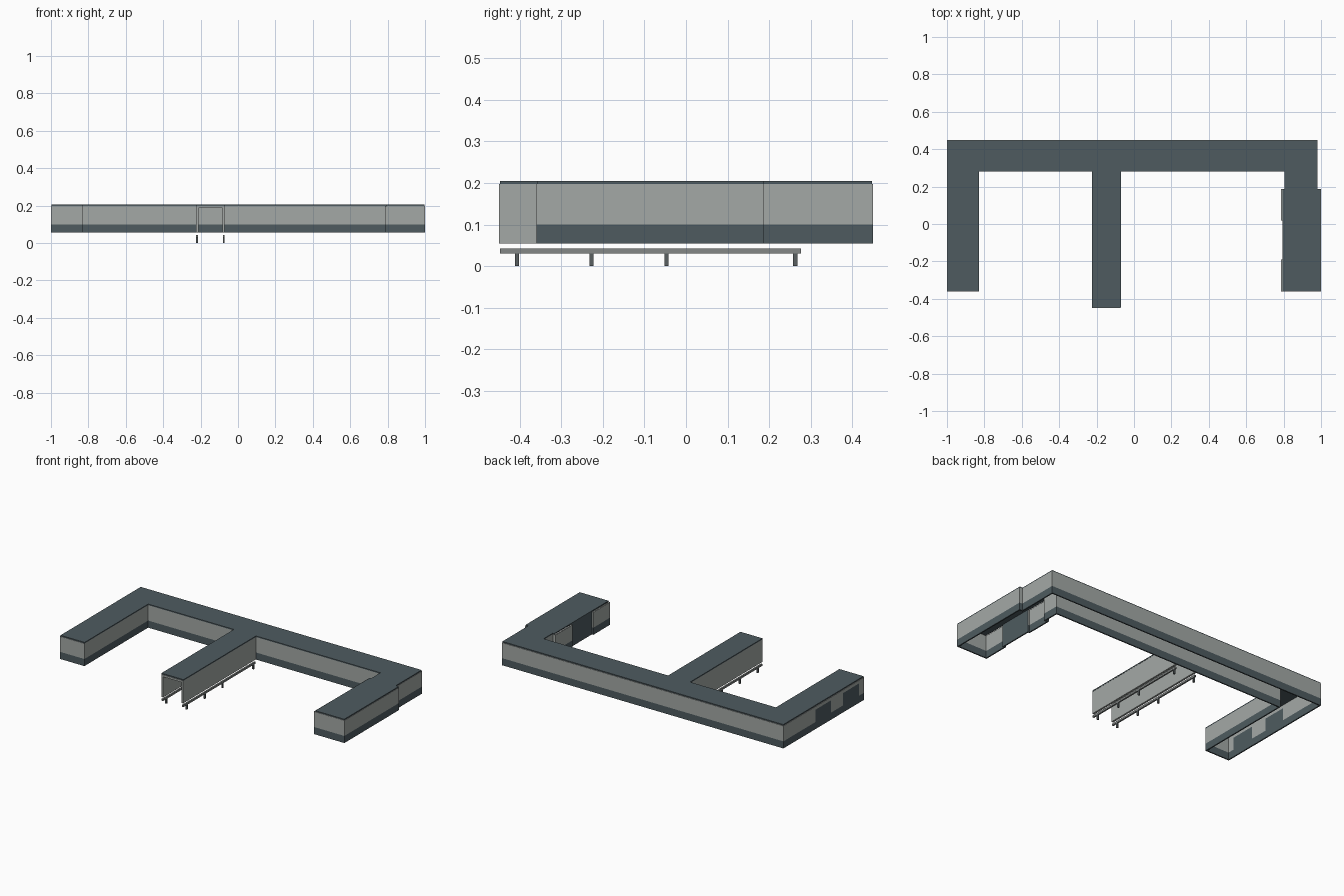
import bpy, bmesh

if "Cube" in bpy.data.objects:
    bpy.data.objects.remove(bpy.data.objects["Cube"])


def material(name, rgb):
    m = bpy.data.materials.new(name)
    m.diffuse_color = (*rgb, 1)
    m.use_nodes = True
    m.node_tree.nodes["Principled BSDF"].inputs["Base Color"].default_value = m.diffuse_color
    return m


PALE = material("pale grey wall", (0.37, 0.395, 0.38))
DARK = material("slate", (0.077, 0.105, 0.117))
RAIL = material("rail grey", (0.23, 0.245, 0.24))
POST = material("post grey", (0.10, 0.115, 0.12))


def make_object(name, bm, mats):
    me = bpy.data.meshes.new(name)
    bm.to_mesh(me)
    bm.free()
    for m in mats:
        me.materials.append(m)
    ob = bpy.data.objects.new(name, me)
    bpy.context.collection.objects.link(ob)
    return ob


def prism(name, points, depth, mat):
    """Flat polygon pushed along a vector."""
    bm = bmesh.new()
    f = bm.faces.new([bm.verts.new(p) for p in points])
    r = bmesh.ops.extrude_face_region(bm, geom=[f], use_keep_orig=True)
    bmesh.ops.translate(bm, vec=depth,
                        verts=[v for v in r["geom"] if isinstance(v, bmesh.types.BMVert)])
    bmesh.ops.recalc_face_normals(bm, faces=bm.faces)
    return make_object(name, bm, [mat])


def box(name, x0, x1, y0, y1, z0, z1, mat):
    return prism(name, [(x0, y0, z0), (x1, y0, z0), (x1, y1, z0), (x0, y1, z0)],
                 (0, 0, z1 - z0), mat)


# Building walls: open-bottomed shell with dark base band, windows and entrance panel
outline = [(-1, .45), (-1, .126), (-1, -.026), (-1, -.147), (-1, -.31), (-1, -.36),
           (-.828, -.36), (-.828, .28), (.805, .28), (.805, .188), (.785, .188),
           (.785, .018), (.795, .018), (.795, -.19), (.785, -.19), (.785, -.36),
           (1, -.36), (1, .188), (.98, .188), (.98, .45)]
levels = [.055, .10, .178, .198]
WINDOWS, ENTRANCE = (1, 3), 12
bm = bmesh.new()
grid = [[bm.verts.new((x, y, z)) for z in levels] for x, y in outline]
for i, col in enumerate(grid):
    nxt = grid[(i + 1) % len(grid)]
    for k in range(3):
        f = bm.faces.new((col[k], nxt[k], nxt[k + 1], col[k + 1]))
        dark = k == 0 or i == ENTRANCE or (i in WINDOWS and k == 1)
        f.material_index = int(dark)
walls = make_object("building_walls", bm, [PALE, DARK])
sol = walls.modifiers.new("thickness", "SOLIDIFY")
sol.thickness = .008
sol.offset = -1
sol.use_even_offset = True

# Roof slab over the wings and the corridor
roof = [(-.997, .447), (-.997, -.358), (-.828, -.358), (-.828, .28), (-.225, .28),
        (-.225, -.447), (-.07, -.447), (-.07, .28), (.805, .28), (.805, .188),
        (.795, .188), (.795, -.358), (.998, -.358), (.998, .188), (.978, .188), (.978, .447)]
prism("roof", [(x, y, .198) for x, y in roof], (0, 0, .007), DARK)

# Corridor: upside-down U section, open at the front and below
X0, X1, T = -.224, -.071, .012
section = [(X0, .055), (X0 + T, .055), (X0 + T, .186), (X1 - T, .186),
           (X1 - T, .055), (X1, .055), (X1, .198), (X0, .198)]
prism("corridor_shell", [(x, -.45, z) for x, z in section], (0, .73, 0), PALE)

# Rails and posts below the corridor
for side, x in (("left", -.219), ("right", -.076)):
    box(f"{side}_rail", x - .005, x + .005, -.447, .277, .03, .042, RAIL)
    for n, y in enumerate((-.407, -.227, -.047, .263)):
        box(f"{side}_post_{n}", x - .005, x + .005, y - .005, y + .005, 0, .03, POST)
